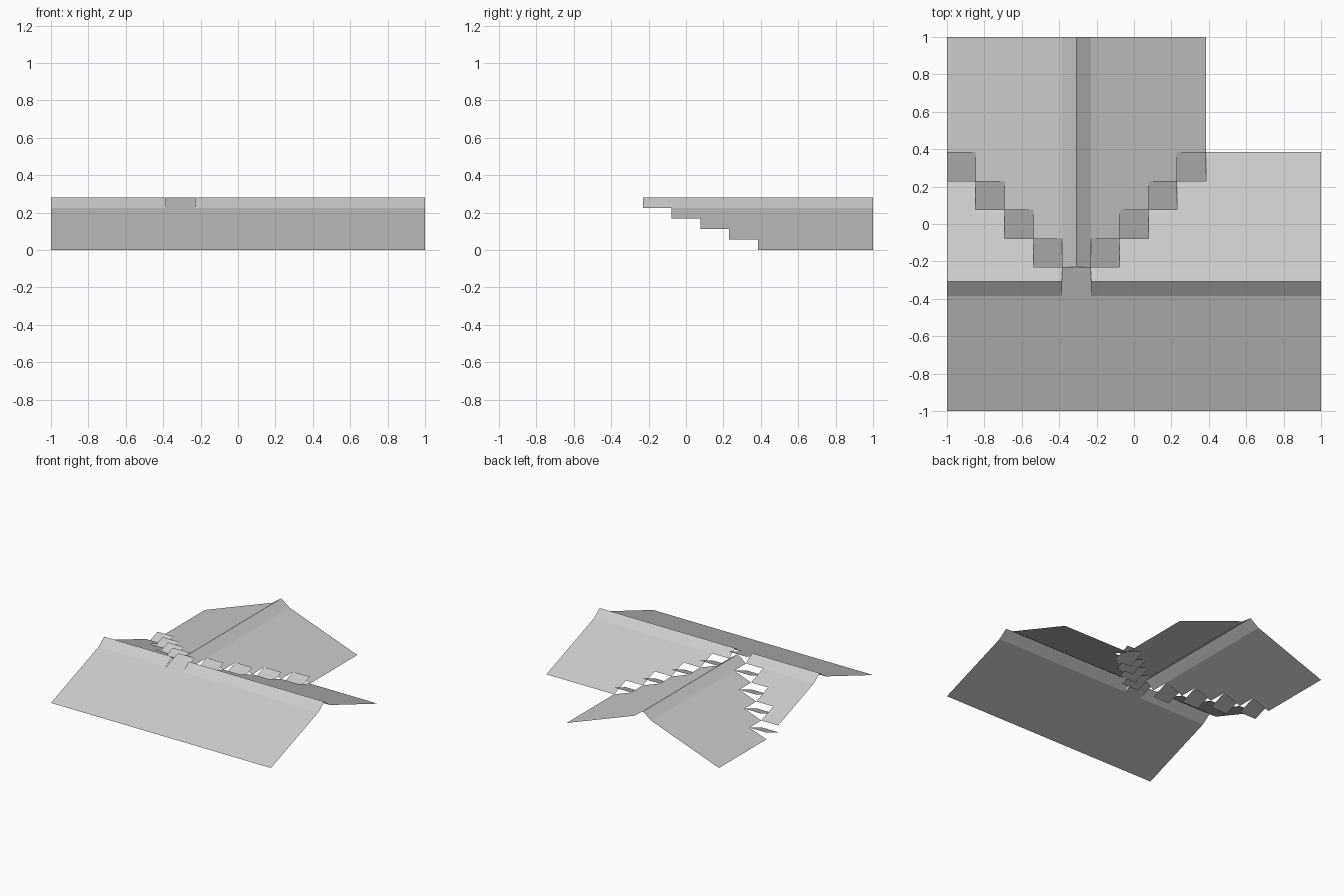
import bpy, bmesh

if "Cube" in bpy.data.objects:
    bpy.data.objects.remove(bpy.data.objects["Cube"])

C = 2 / 13        # tile size
R = 0.056         # rise per tile
RIDGE = 4         # ridge tile index, counted from the left and the front eaves


def g(i):
    """Grid line i to world coordinate."""
    return -1 + i * C


def panel(bm, i0, i1, j0, j1, z00, z10, z11, z01):
    """Sloped rectangular panel between grid lines, heights in rises."""
    pts = ((i0, j0, z00), (i1, j0, z10), (i1, j1, z11), (i0, j1, z01))
    bm.faces.new([bm.verts.new((g(i), g(j), z * R)) for i, j, z in pts])


def along_x(bm, i0, i1, j0, j1, za, zb):
    """Panel that rises along y from za to zb."""
    panel(bm, i0, i1, j0, j1, za, za, zb, zb)


def along_y(bm, i0, i1, j0, j1, za, zb):
    """Panel that rises along x from za to zb."""
    panel(bm, i0, i1, j0, j1, za, zb, zb, za)


def finish(name, bm):
    bmesh.ops.remove_doubles(bm, verts=bm.verts, dist=1e-4)
    me = bpy.data.meshes.new(name)
    bm.to_mesh(me)
    bm.free()
    bpy.context.collection.objects.link(bpy.data.objects.new(name, me))


# Front slope of the main roof
bm = bmesh.new()
along_x(bm, 0, 13, 0, 4, 0, 4)
finish("front_slope", bm)

# Back slope, stepped where the wing meets it
bm = bmesh.new()
for k in range(4):
    j = 5 + k
    if k < 3:
        along_x(bm, 0, 3 - k, j, j + 1, 4 - k, 3 - k)
    along_x(bm, 6 + k, 13, j, j + 1, 4 - k, 3 - k)
finish("back_slope", bm)

# Steeper main ridge, interrupted by the junction tile
bm = bmesh.new()
for a, b in ((0, RIDGE), (RIDGE + 1, 13)):
    along_x(bm, a, b, 4, 4.5, 4, 5)
    along_x(bm, a, b, 4.5, 5, 5, 4)
finish("main_ridge", bm)

# Junction tile in line with the front slope
bm = bmesh.new()
along_x(bm, 4, 5, 4, 5, 4, 5)
finish("junction_tile", bm)

# Wing slopes: one strip per tile column, starting behind its valley tile
bm = bmesh.new()
for k in range(4):
    along_y(bm, 3 - k, 4 - k, 6 + k, 13, 3 - k, 4 - k)
    along_y(bm, 5 + k, 6 + k, 6 + k, 13, 4 - k, 3 - k)
finish("wing_slopes", bm)

# Wing ridge
bm = bmesh.new()
along_y(bm, 4, 4.5, 5, 13, 4, 5)
along_y(bm, 4.5, 5, 5, 13, 5, 4)
finish("wing_ridge", bm)

# Valley tiles, tilted like the front slope
bm = bmesh.new()
for k in range(4):
    for i in (3 - k, 5 + k):
        along_x(bm, i, i + 1, 5 + k, 6 + k, 3 - k, 4 - k)
finish("valley_tiles", bm)
